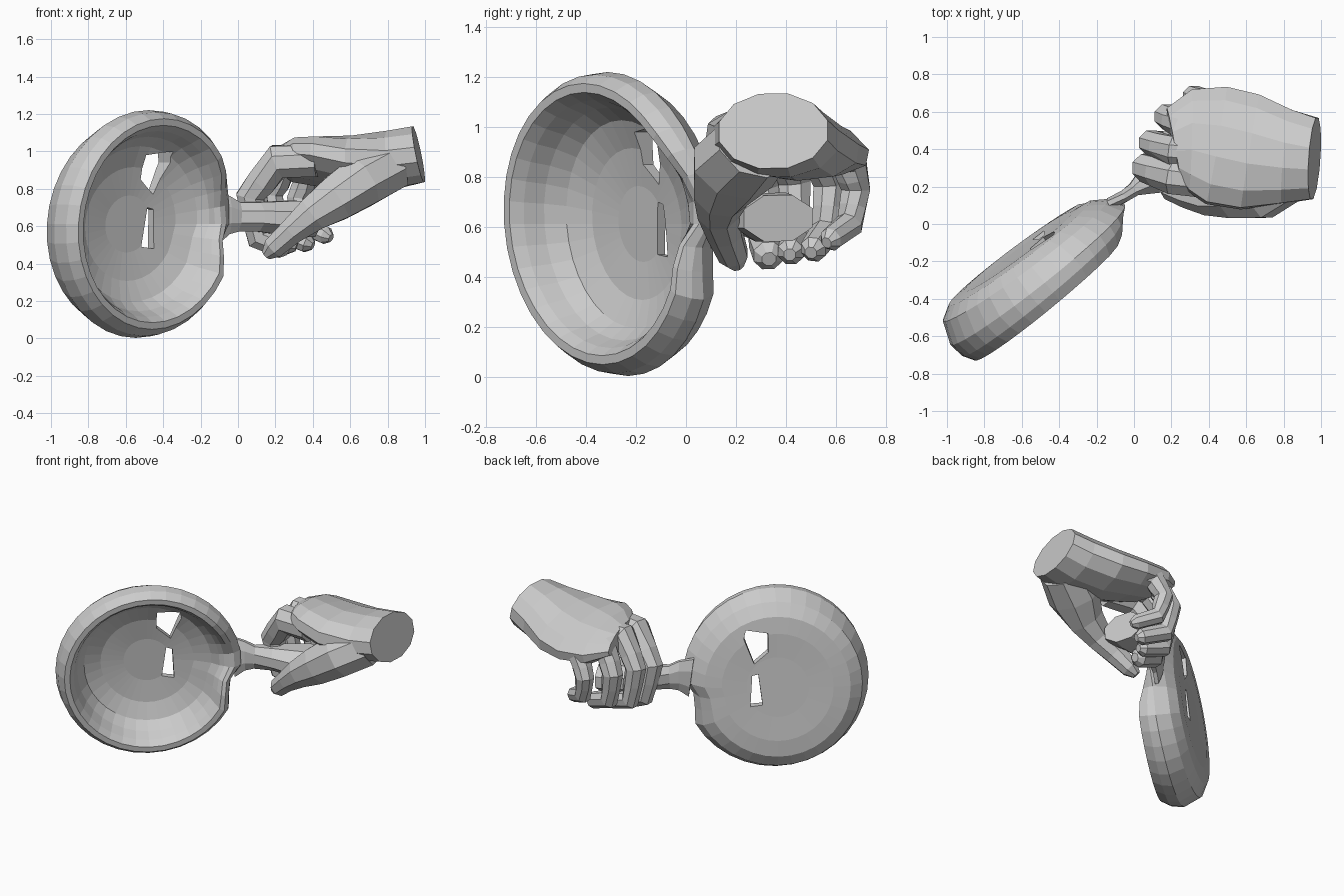
import bpy, bmesh, math
from mathutils import Vector

if "Cube" in bpy.data.objects:
    bpy.data.objects.remove(bpy.data.objects["Cube"])

A = math.radians(40)
U = Vector((math.cos(A), math.sin(A), 0))      # across the pan
N = Vector((math.sin(A), -math.cos(A), 0))     # pan opening direction
Z = Vector((0, 0, 1))
Y = Vector((0, 1, 0))


def make(name, bm):
    bmesh.ops.recalc_face_normals(bm, faces=bm.faces)
    me = bpy.data.meshes.new(name)
    bm.to_mesh(me)
    bm.free()
    ob = bpy.data.objects.new(name, me)
    bpy.context.collection.objects.link(ob)
    return ob


def loft(name, stations, sides=8):
    """Capped tube through (x, y, z, half_width, half_height[, roll]) stations."""
    bm = bmesh.new()
    pts = [Vector(s[:3]) for s in stations]
    rings = []
    for i, s in enumerate(stations):
        t = (pts[min(i + 1, len(pts) - 1)] - pts[max(i - 1, 0)]).normalized()
        side = (Y - t * Y.dot(t)).normalized()
        up = t.cross(side)
        c, w = (math.cos(s[5]), math.sin(s[5])) if len(s) > 5 else (1, 0)
        side, up = side * c + up * w, up * c - side * w
        rings.append([bm.verts.new(pts[i]
                      + side * s[3] * math.cos(2 * math.pi * (k + .5) / sides)
                      + up * s[4] * math.sin(2 * math.pi * (k + .5) / sides))
                      for k in range(sides)])
    for a, b in zip(rings, rings[1:]):
        for k in range(sides):
            j = (k + 1) % sides
            bm.faces.new((a[k], a[j], b[j], b[k]))
    bm.faces.new(rings[0])
    bm.faces.new(rings[-1])
    return make(name, bm)


def combine(target, other, op):
    mod = target.modifiers.new(op, 'BOOLEAN')
    mod.operation = op
    mod.solver = 'EXACT'
    mod.object = other
    bpy.context.view_layer.objects.active = target
    bpy.ops.object.modifier_apply(modifier=mod.name)
    bpy.data.objects.remove(other)


# Pan: revolved shell, slightly sheared, dented below the handle, lowered at the handle
profile = [(.2, -.28), (.36, -.285), (.47, -.275), (.55, -.225), (.6, -.12),
           (.59, -.05), (.555, .01), (.52, .01), (.49, -.04), (.46, -.11),
           (.41, -.175), (.3, -.22), (.15, -.24)]
SEG = 36
bm = bmesh.new()
rings = []
for r, n in profile:
    ring = []
    for k in range(SEG):
        a = 2 * math.pi * k / SEG
        d = math.degrees(math.atan2(math.sin(a), math.cos(a)))
        dent = .08 * math.exp(-((d + 14) / 8) ** 2) * (r / .6) ** 3
        low = math.exp(-((d - 8) / 20) ** 2)
        back = min(1, max(0, (-n - .05) / .15))
        nn = n - low * .75 * max(0, n + .13) + .09 * r * math.sin(a)
        nn += .06 * r * math.cos(a) * back
        rr = r - dent
        ring.append(bm.verts.new(U * (-.567 + rr * math.cos(a)) + N * nn
                                 + Z * (.612 + rr * 1.015 * math.sin(a))))
    rings.append(ring)
for p, q in zip(rings, rings[1:]):
    for k in range(SEG):
        j = (k + 1) % SEG
        bm.faces.new((p[k], p[j], q[j], q[k]))
bm.faces.new(rings[0])
bm.faces.new(rings[-1])
pan = make("pan", bm)

# Ragged holes in the pan floor, given as front-view (x, z) outlines
for outline in ([(-.50, .70), (-.47, .69), (-.46, .48), (-.52, .49)],
                [(-.55, .98), (-.44, 1.0), (-.43, .94), (-.48, .77), (-.55, .85)]):
    bm = bmesh.new()
    ends = [[bm.verts.new(U * (x + .16) / U.x + N * n + Z * z) for x, z in outline]
            for n in (-.42, -.09)]
    for k in range(len(outline)):
        j = (k + 1) % len(outline)
        bm.faces.new((ends[0][k], ends[0][j], ends[1][j], ends[1][k]))
    bm.faces.new(ends[0])
    bm.faces.new(ends[1])
    combine(pan, make("hole_cutter", bm), 'DIFFERENCE')

# Handle: thin neck swelling into an eight-sided grip
handle = loft("handle", [(-.12, .11, .65, .035, .15), (-.05, .15, .66, .035, .11),
                         (.0, .185, .65, .04, .085), (.1, .25, .65, .10, .085),
                         (.3, .34, .64, .17, .105), (.40, .37, .635, .155, .1)])

# Hand: palm, four curled fingers and thumb merged into one skin
hand = loft("hand", [(.965, .35, .985, .225, .158), (.82, .36, .955, .26, .16, .05),
                     (.62, .385, .935, .32, .145, .14), (.44, .42, .945, .33, .125, .2),
                     (.3, .445, .955, .285, .11, .22), (.21, .43, .965, .2, .06, .2)], 12)
fingers = {  # palm root, knuckle, middle joint, end joint, tip
    "index": [(.42, .22, .95), (.21, .25, .945), (.065, .30, .76), (.11, .32, .54), (.24, .33, .485)],
    "middle": [(.42, .38, .95), (.21, .39, .96), (.09, .435, .78), (.13, .44, .55), (.28, .42, .50)],
    "ring": [(.45, .52, .93), (.26, .53, .93), (.175, .575, .77), (.21, .56, .58), (.37, .51, .51)],
    "little": [(.52, .61, .91), (.38, .65, .88), (.32, .68, .75), (.35, .655, .61), (.47, .58, .55)]}
for name, p in fingers.items():
    p = [Vector(q) for q in p]
    s = {"index": 1.15, "little": .9}.get(name, 1)
    end = (p[4] - p[3]).normalized()
    path = [p[0], p[1], p[1].lerp(p[2], .6), p[2], p[2].lerp(p[3], .5), p[3], p[4],
            p[4] + end * .035]
    radii = [.08, .085, .074, .07, .064, .063, .055, .026]
    combine(hand, loft(name, [(*q, r * s, r * s) for q, r in zip(path, radii)]), 'UNION')
thumb = loft("thumb", [(.82, .27, .93, .16, .15), (.66, .19, .84, .18, .15),
                       (.52, .14, .745, .12, .13), (.40, .13, .665, .09, .10),
                       (.29, .155, .575, .075, .075), (.19, .19, .485, .063, .063),
                       (.15, .205, .445, .03, .03)])
combine(hand, thumb, 'UNION')
